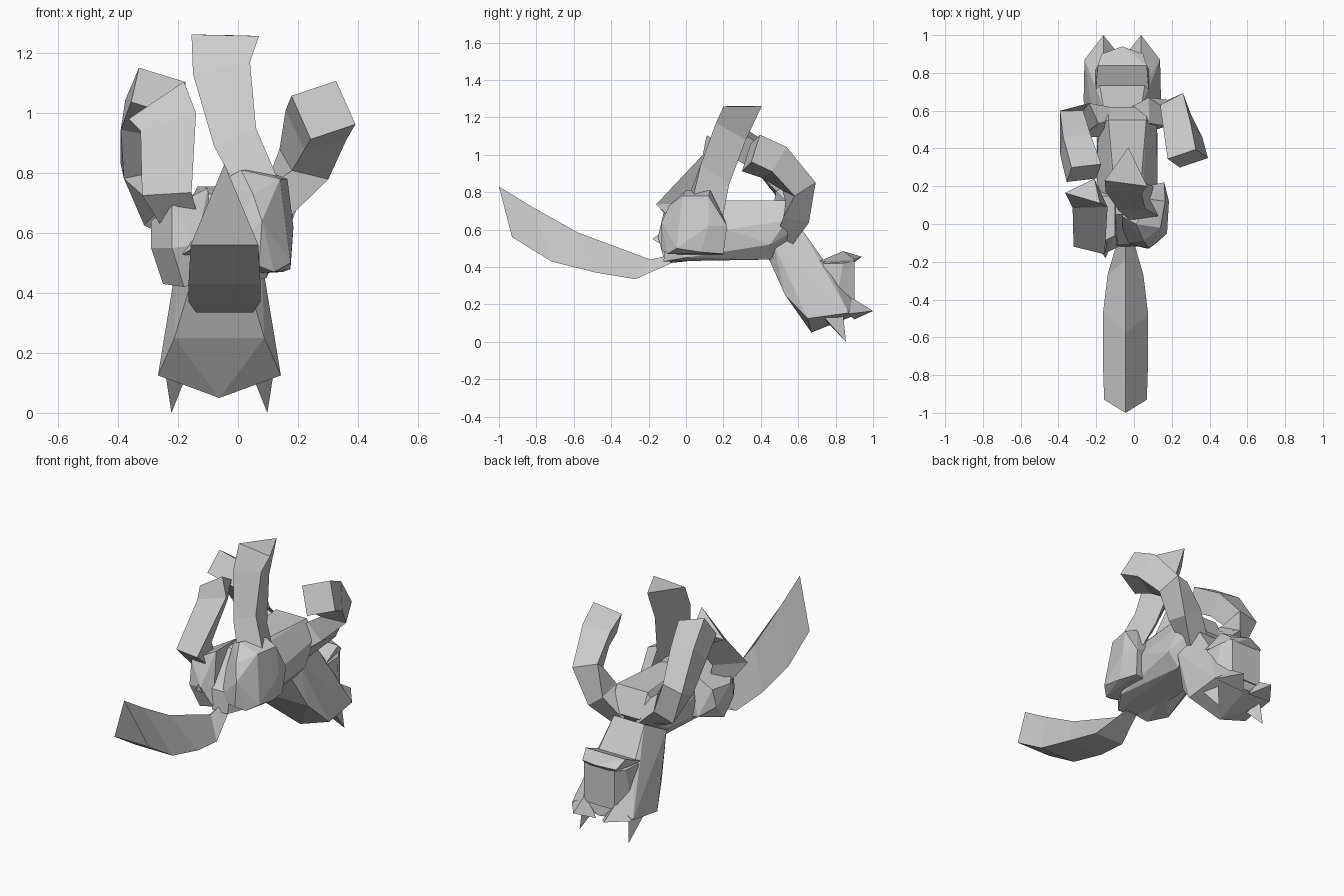
import bpy, bmesh
from mathutils import Vector


def finish(name, bm):
    bmesh.ops.recalc_face_normals(bm, faces=bm.faces)
    me = bpy.data.meshes.new(name)
    bm.to_mesh(me)
    bm.free()
    ob = bpy.data.objects.new(name, me)
    bpy.context.collection.objects.link(ob)
    return ob


def hull(name, pts):
    bm = bmesh.new()
    for p in pts:
        bm.verts.new(p)
    r = bmesh.ops.convex_hull(bm, input=bm.verts)
    junk = {g for g in r["geom_interior"] + r["geom_unused"] if isinstance(g, bmesh.types.BMVert)}
    bmesh.ops.delete(bm, geom=list(junk), context='VERTS')
    bmesh.ops.dissolve_limit(bm, angle_limit=0.09, verts=bm.verts, edges=bm.edges)
    return finish(name, bm)


def mirrored(cx, half):
    return [(cx + s * x, y, z) for x, y, z in half for s in (-1, 1)]


def loft(name, rings):
    bm = bmesh.new()
    vs = [[bm.verts.new(p) for p in r] for r in rings]
    n = len(rings[0])
    for a, b in zip(vs, vs[1:]):
        for i in range(n):
            j = (i + 1) % n
            bm.faces.new((a[i], a[j], b[j], b[i]))
    bm.faces.new(vs[0])
    bm.faces.new(vs[-1])
    return finish(name, bm)


def limb(name, path, side):
    # square tube; each path entry is x, y, z, width, height
    pts = [Vector(p[:3]) for p in path]
    rings = []
    for i, p in enumerate(pts):
        t = (pts[min(i + 1, len(pts) - 1)] - pts[max(i - 1, 0)]).normalized()
        s = Vector(side)
        s = (s - t * s.dot(t)).normalized()
        u = t.cross(s)
        w, h = path[i][3] / 2, path[i][4] / 2
        rings.append([p + s * a * w + u * b * h for a, b in ((-1, -1), (1, -1), (1, 1), (-1, 1))])
    return loft(name, rings)


# Tail: triangular section with a ridge on top
ridge = [(-.10, .46), (-.19, .44), (-.58, .585), (-.82, .72), (-1.0, .83)]
base = [(-.08, .42, .04), (-.27, .335, .095), (-.48, .37, .12), (-.72, .43, .12), (-.93, .56, .113)]
loft("tail", [[(-.045, r[0], r[1]), (-.045 - b[2], b[0], b[1]), (-.045 + b[2], b[0], b[1])]
              for r, b in zip(ridge, base)])

# Torso, belly up
hull("torso", mirrored(-.035, [
    (.05, -.12, .43), (.06, -.11, .55), (.13, .0, .45), (.08, .05, .73),
    (.12, .2, .45), (.16, .22, .6), (.07, .2, .755),
    (.09, .45, .44), (.16, .45, .52), (.1, .55, .755), (.155, .54, .65), (.1, .62, .62)]))

# Head hanging upside down
HX = -.062
hull("head", mirrored(HX, [
    (.09, .44, .45), (.14, .47, .52), (.1, .62, .6),
    (.15, .53, .25), (.16, .64, .38), (.12, .74, .43),
    (.0, .67, .05), (.205, .65, .125), (.2, .87, .155), (.11, .89, .22), (.0, .9, .14)]))
hull("muzzle", mirrored(HX, [
    (.14, .73, .42), (.13, .84, .42), (.1, .9, .43), (.1, .9, .2), (.15, .8, .2)]))
hull("jaw", mirrored(HX, [
    (.14, .71, .43), (.13, .84, .485), (.0, .94, .455), (.11, .9, .44), (.1, .88, .41)]))
for s, label in ((-1, "left"), (1, "right")):
    hull(label + "_ear", [(HX + s * x, y, z) for x, y, z in (
        (.2, .87, .15), (.02, .9, .12), (.1, .88, .24), (.1, 1.0, .165))])
    hull(label + "_horn", [(HX + s * x, y, z) for x, y, z in (
        (.18, .74, .13), (.12, .76, .1), (.15, .84, .15), (.16, .855, .0))])

# Thighs
hull("right_thigh", [
    (-.06, -.1, .5), (-.06, .04, .77), (-.05, .18, .72), (-.02, .18, .46),
    (.07, -.13, .49), (.08, -.13, .64), (.05, -.09, .73), (.01, .0, .81), (.09, .13, .81),
    (.165, .12, .78), (.14, -.02, .78), (.16, .22, .62), (.15, .2, .47), (.12, -.1, .47),
    (.175, -.05, .5), (.175, .08, .48), (.16, -.03, .66), (.185, .12, .62)])
hull("left_thigh", [
    (-.08, -.12, .45), (-.08, .18, .46), (-.1, .15, .75), (-.1, -.06, .75),
    (-.29, -.03, .55), (-.29, .0, .64), (-.25, .0, .43), (-.18, -.1, .42),
    (-.22, -.12, .69), (-.14, -.15, .56), (-.22, -.14, .55),
    (-.29, .13, .55), (-.27, .14, .65), (-.22, .2, .5)])
# Small spur behind the left thigh
hull("left_heel", [(-.2, -.12, .52), (-.12, -.1, .5), (-.16, -.12, .59), (-.15, -.18, .55)])

# Raised hind legs: triangular section
loft("right_hind_leg", [
    [(0, .0, .74), (.15, .03, .74), (.1, .2, .68)],
    [(-.08, .07, .89), (.06, .08, .95), (.03, .23, .84)],
    [(-.15, .17, 1.13), (.04, .16, 1.17), (-.02, .32, 1.08)],
    [(-.155, .23, 1.262), (.07, .2, 1.257), (-.03, .405, 1.26)]])
loft("left_hind_leg", [
    [(-.26, -.06, .63), (-.13, -.06, .64), (-.2, .08, .62)],
    [(-.32, -.12, .725), (-.155, -.16, .735), (-.2, .04, .74)],
    [(-.325, .085, .94), (-.14, .09, 1.0), (-.22, .22, .92)],
    [(-.365, .165, .98), (-.18, .11, 1.105), (-.21, .24, 1.03)]])

# Curled front legs: square section
limb("right_front_leg", [
    (.02, .55, .58, .12, .1), (.13, .595, .69, .13, .14), (.22, .605, .83, .14, .14),
    (.26, .47, .96, .155, .165), (.285, .347, 1.01, .165, .165)], (.93, .1, .38))
limb("left_front_leg", [
    (-.1, .54, .6, .12, .1), (-.25, .55, .69, .13, .13), (-.325, .54, .82, .125, .13),
    (-.31, .42, .98, .15, .14), (-.265, .27, 1.07, .165, .14)], (.93, .25, -.38))
